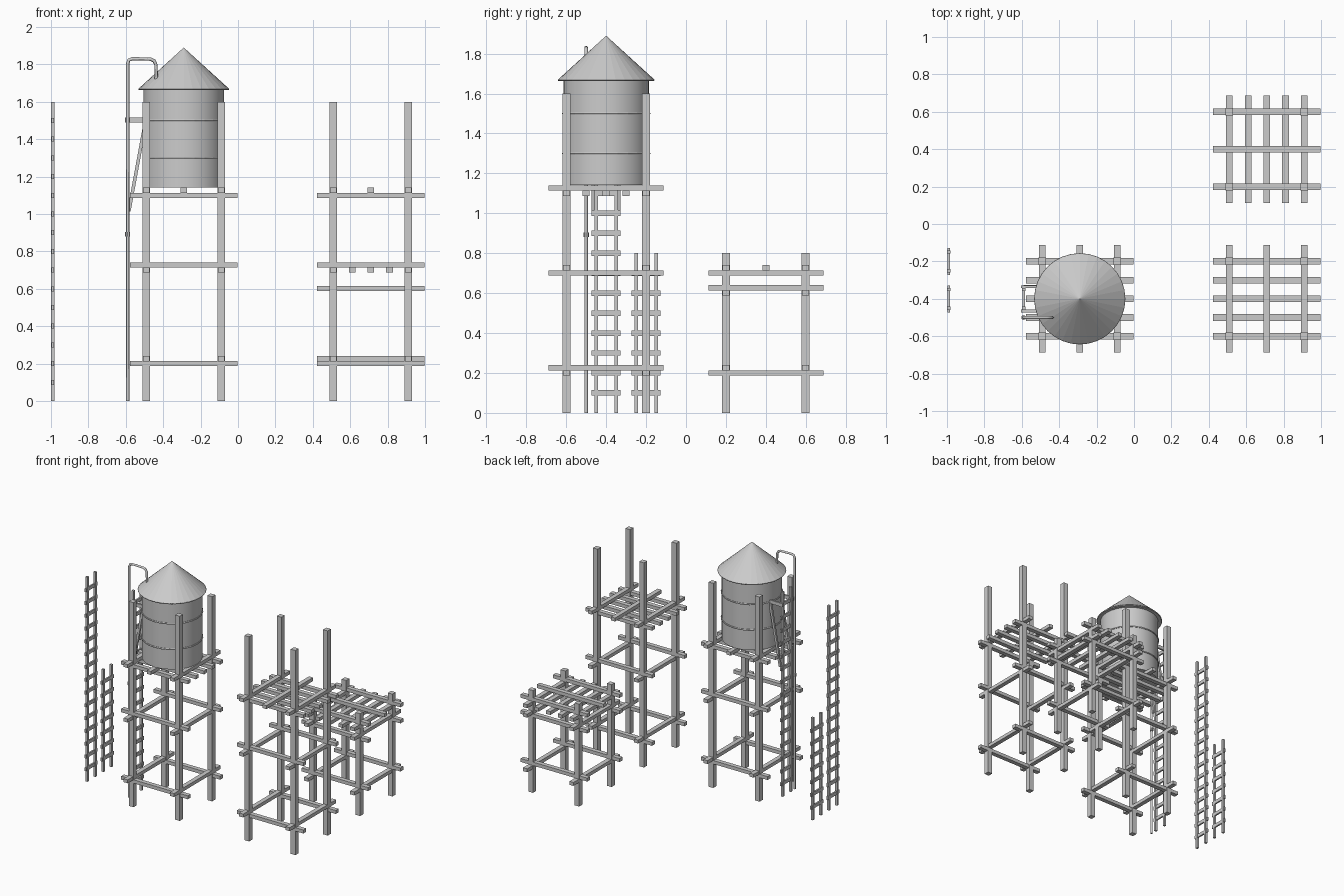
import bpy, bmesh, math
from mathutils import Vector, Matrix

if "Cube" in bpy.data.objects:
    bpy.data.objects.remove(bpy.data.objects["Cube"])


def make_object(name, bm, smooth=False):
    bmesh.ops.recalc_face_normals(bm, faces=bm.faces[:])
    me = bpy.data.meshes.new(name)
    bm.to_mesh(me)
    bm.free()
    ob = bpy.data.objects.new(name, me)
    bpy.context.collection.objects.link(ob)
    if smooth:
        bpy.ops.object.select_all(action='DESELECT')
        bpy.context.view_layer.objects.active = ob
        ob.select_set(True)
        bpy.ops.object.shade_smooth_by_angle(angle=math.radians(30))
    return ob


def add_box(bm, center, size, rot=Matrix.Identity(4)):
    m = Matrix.Translation(center) @ rot @ Matrix.Diagonal((*size, 1))
    bmesh.ops.create_cube(bm, size=1, matrix=m)


HALF, BEAM_W, BEAM_H, BEAM_L = 0.2, 0.035, 0.027, 0.576


def add_beams(bm, cx, cy, z, axis, offsets):
    """Parallel beams running along axis 0 (x) or 1 (y)."""
    for o in offsets:
        if axis == 0:
            add_box(bm, (cx, cy + o, z), (BEAM_L, BEAM_W, BEAM_H))
        else:
            add_box(bm, (cx + o, cy, z), (BEAM_W, BEAM_L, BEAM_H))


def tower(name, cx, cy, height, frames, deck_z, slat_axis):
    # corner posts
    bm = bmesh.new()
    for sx in (-1, 1):
        for sy in (-1, 1):
            add_box(bm, (cx + sx * HALF, cy + sy * HALF, height / 2), (0.04, 0.04, height))
    make_object(name + "_posts", bm)
    # horizontal frames: (z of x beams, z of y beams)
    bm = bmesh.new()
    for zx, zy in frames:
        add_beams(bm, cx, cy, zx, 0, (-HALF, HALF))
        add_beams(bm, cx, cy, zy, 1, (-HALF, HALF))
    make_object(name + "_frames", bm)
    # open deck: five slats with three cross beams on top
    bm = bmesh.new()
    add_beams(bm, cx, cy, deck_z, slat_axis, (-0.2, -0.1, 0, 0.1, 0.2))
    add_beams(bm, cx, cy, deck_z + BEAM_H, 1 - slat_axis, (-0.2, 0, 0.2))
    make_object(name + "_deck", bm)


def ladder(name, x, y, height):
    bm = bmesh.new()
    for s in (-1, 1):
        add_box(bm, (x, y + s * 0.05, height / 2), (0.018, 0.018, height))
    for i in range(1, round(height / 0.1)):
        add_box(bm, (x, y, i * 0.1), (0.012, 0.145, 0.027))
    make_object(name, bm)


# Towers
tall_frames = [(0.2, 0.226), (0.727, 0.701)]
tower("tank_tower", -0.29, -0.4, 1.6, tall_frames, 1.1, 0)
tower("tall_tower", 0.71, -0.4, 1.6, tall_frames, 1.1, 0)
tower("low_tower", 0.71, 0.4, 0.8, [(0.226, 0.2), (0.602, 0.627)], 0.701, 1)

# Ladders
ladder("tank_ladder", -0.59, -0.4, 1.6)
ladder("long_loose_ladder", -0.991, -0.4, 1.6)
ladder("short_loose_ladder", -0.991, -0.2, 0.8)

# Tank body
TX, TY = -0.29, -0.4
bm = bmesh.new()
bmesh.ops.create_cone(bm, cap_ends=True, segments=32, radius1=0.215, radius2=0.215,
                      depth=0.53, matrix=Matrix.Translation((TX, TY, 1.407)))
make_object("tank_body", bm, True)

# Tank hoops
for i, z in enumerate((1.3, 1.5)):
    bpy.ops.mesh.primitive_torus_add(major_segments=24, minor_segments=6, major_radius=0.216,
                                     minor_radius=0.006, location=(TX, TY, z))
    bpy.context.object.name = f"tank_hoop_{i + 1}"

# Conical roof with a thin rim
bm = bmesh.new()
bmesh.ops.create_cone(bm, cap_ends=True, segments=32, radius1=0.244, radius2=0,
                      depth=0.222, matrix=Matrix.Translation((TX, TY, 1.779)))
bmesh.ops.create_cone(bm, cap_ends=True, segments=32, radius1=0.24, radius2=0.244,
                      depth=0.006, matrix=Matrix.Translation((TX, TY, 1.666)))
make_object("tank_roof", bm)

# Ladder brackets and diagonal struts on both sides of the ladder
bm = bmesh.new()
a, b = Vector((-0.583, 0, 1.015)), Vector((-0.492, 0, 1.51))
d = b - a
for s in (-1, 1):
    y = TY + s * 0.065
    add_box(bm, (-0.546, y, 1.503), (0.118, 0.014, 0.027))
    mid = (a + b) / 2
    add_box(bm, (mid.x, y, mid.z), (0.018, 0.016, d.length),
            Matrix.Rotation(math.atan2(d.x, d.z), 4, 'Y'))
make_object("ladder_brackets", bm)

# Filler pipe curving over onto the roof
path = [(-0.59, 0), (-0.59, 1.805), (-0.583, 1.823), (-0.565, 1.83),
        (-0.468, 1.828), (-0.448, 1.818), (-0.439, 1.798), (-0.437, 1.722)]
cu = bpy.data.curves.new("filler_pipe", 'CURVE')
cu.dimensions = '3D'
cu.bevel_depth = 0.009
cu.bevel_resolution = 1
cu.use_fill_caps = True
sp = cu.splines.new('POLY')
sp.points.add(len(path) - 1)
for p, (x, z) in zip(sp.points, path):
    p.co = (x, -0.5, z, 1)
bpy.context.collection.objects.link(bpy.data.objects.new("filler_pipe", cu))

# Pipe joint
bm = bmesh.new()
bmesh.ops.create_cone(bm, cap_ends=True, segments=8, radius1=0.013, radius2=0.013,
                      depth=0.022, matrix=Matrix.Translation((-0.59, -0.5, 0.892)))
make_object("pipe_joint", bm)
